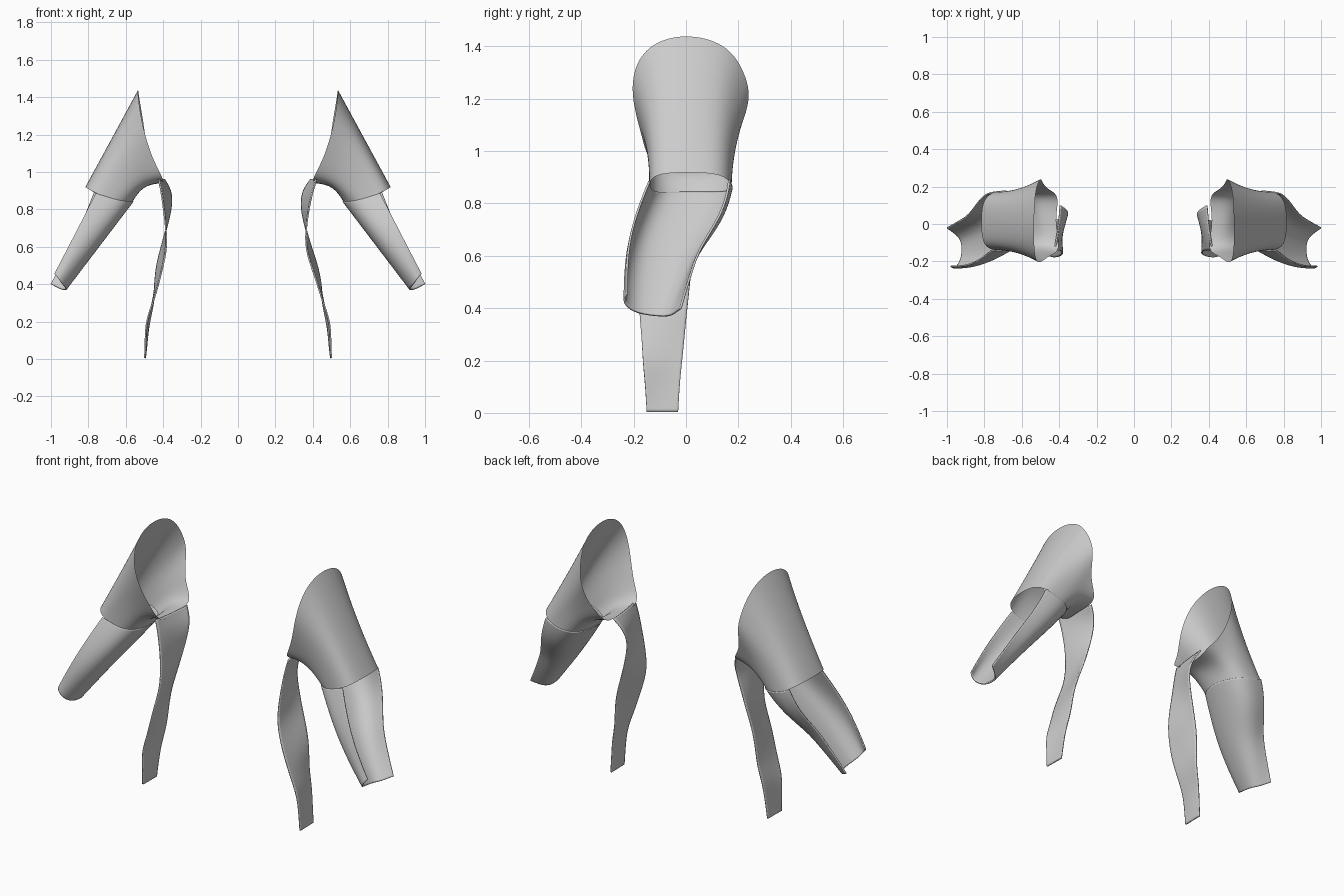
import bpy, math
from mathutils import Vector

if "Cube" in bpy.data.objects:
    bpy.data.objects.remove(bpy.data.objects["Cube"])

cloth = bpy.data.materials.new("pale grey cloth")
cloth.diffuse_color = (0.6, 0.6, 0.6, 1)
cloth.use_nodes = True
cloth.node_tree.nodes["Principled BSDF"].inputs["Base Color"].default_value = cloth.diffuse_color


def sheet(name, rows, closed=False, thick=0.0, mirror=True):
    """Skin rows of points into a smooth cloth sheet, optionally mirrored to both sides."""
    n = len(rows[0])
    verts = [p for r in rows for p in r]
    faces = []
    for i in range(len(rows) - 1):
        for j in range(n if closed else n - 1):
            k = (j + 1) % n
            faces.append((i * n + j, i * n + k, (i + 1) * n + k, (i + 1) * n + j))
    me = bpy.data.meshes.new(name)
    me.from_pydata(verts, [], faces)
    me.materials.append(cloth)
    me.polygons.foreach_set("use_smooth", [True] * len(faces))
    ob = bpy.data.objects.new(name, me)
    bpy.context.collection.objects.link(ob)
    sub = ob.modifiers.new("smooth", "SUBSURF")
    sub.levels = sub.render_levels = 3
    sub.boundary_smooth = 'PRESERVE_CORNERS'
    if thick:
        sol = ob.modifiers.new("thickness", "SOLIDIFY")
        sol.thickness, sol.offset = thick, 0
    if mirror:
        ob.modifiers.new("both sides", "MIRROR")
    return ob


def blend(a, b, s, sy):
    """Blend two outlines; y may ease differently from x and z."""
    return [Vector((p[0] + (q[0] - p[0]) * s, p[1] + (q[1] - p[1]) * sy,
                    p[2] + (q[2] - p[2]) * s)) for p, q in zip(a, b)]


# Upper sleeve: armhole outline lofted to cuff outline, both from the top round the back
armhole = [(.535, .015, 1.45), (.53, .165, 1.405), (.51, .23, 1.29), (.495, .25, 1.19),
           (.48, .19, 1.05), (.39, .16, .95), (.43, .02, .935), (.385, -.145, .945),
           (.45, -.165, 1.05), (.50, -.21, 1.20), (.525, -.20, 1.33), (.535, -.125, 1.42)]
cuff = [(.82, .01, .92), (.81, .12, .915), (.77, .165, .89), (.72, .175, .865),
        (.645, .175, .85), (.585, .13, .84), (.555, .03, .845), (.57, -.075, .84),
        (.63, -.13, .845), (.70, -.14, .865), (.76, -.14, .885), (.81, -.11, .915)]
rows = []
for s in (0, .15, .35, .55, .75, .93, 1):
    r = blend(armhole, cuff, s, 1 - (1 - s) ** 2)
    for j in (5, 6, 7):          # arched underside
        r[j].z += .025 * math.sin(math.pi * s)
        r[j].x += .015 * math.sin(math.pi * s)
    rows.append(r)
sheet("upper_sleeve", rows, closed=True)

# Forearm sleeve: open channel continuing the cuff, from front edge round to back edge
top = [cuff[j] for j in (10, 9, 8, 7, 6, 5, 4, 3, 2)]
wrist = [(.98, -.225, .455), (.96, -.24, .43), (.94, -.22, .40), (.92, -.18, .38),
         (.918, -.12, .372), (.925, -.085, .37), (.945, -.06, .372),
         (.97, -.04, .385), (1.0, -.02, .40)]
rows = []
for s in (0, .1, .25, .4, .55, .7, .88, 1):
    r = blend(top, wrist, s, s)
    for j, p in enumerate(r):
        w = math.sin(math.pi * s)
        p.y -= .03 * w if j < 4 else .015 * w
        if j > 4:                # back keeps its width near the elbow
            p.y += .028 * max(0, math.sin(2 * math.pi * s))
            p.x -= .012 * w * (j > 6)
    rows.append(r)
sheet("forearm_sleeve", rows, thick=0.008)

# Hanging ribbon: height, then x and y of the front and back edges
ribbon = [(.96, .42, -.14, .39, .10), (.90, .40, -.14, .345, .075), (.82, .382, -.14, .335, .045),
          (.72, .365, -.145, .355, .035), (.60, .36, -.16, .39, .025), (.50, .39, -.175, .425, .015),
          (.40, .425, -.18, .445, .005), (.30, .455, -.17, .45, -.005),
          (.20, .492, -.165, .475, -.015), (.10, .495, -.155, .487, -.025),
          (.004, .498, -.15, .496, -.03)]
for side, name in ((1, "hanging_ribbon_left"), (-1, "hanging_ribbon_right")):
    rows = []
    for z, fx, fy, bx, by in ribbon:
        # the ribbon on the -x side hangs a little further out near the top
        out = .022 * max(0, math.sin(math.pi * (z - .4) / .6)) if side < 0 else 0
        mx = (fx + bx) / 2 - .008 * math.sin(14 * z)
        rows.append([(side * (x + out), y, z)
                     for x, y in ((fx, fy), (mx, (fy + by) / 2), (bx, by))])
    sheet(name, rows, thick=0.008, mirror=False)
